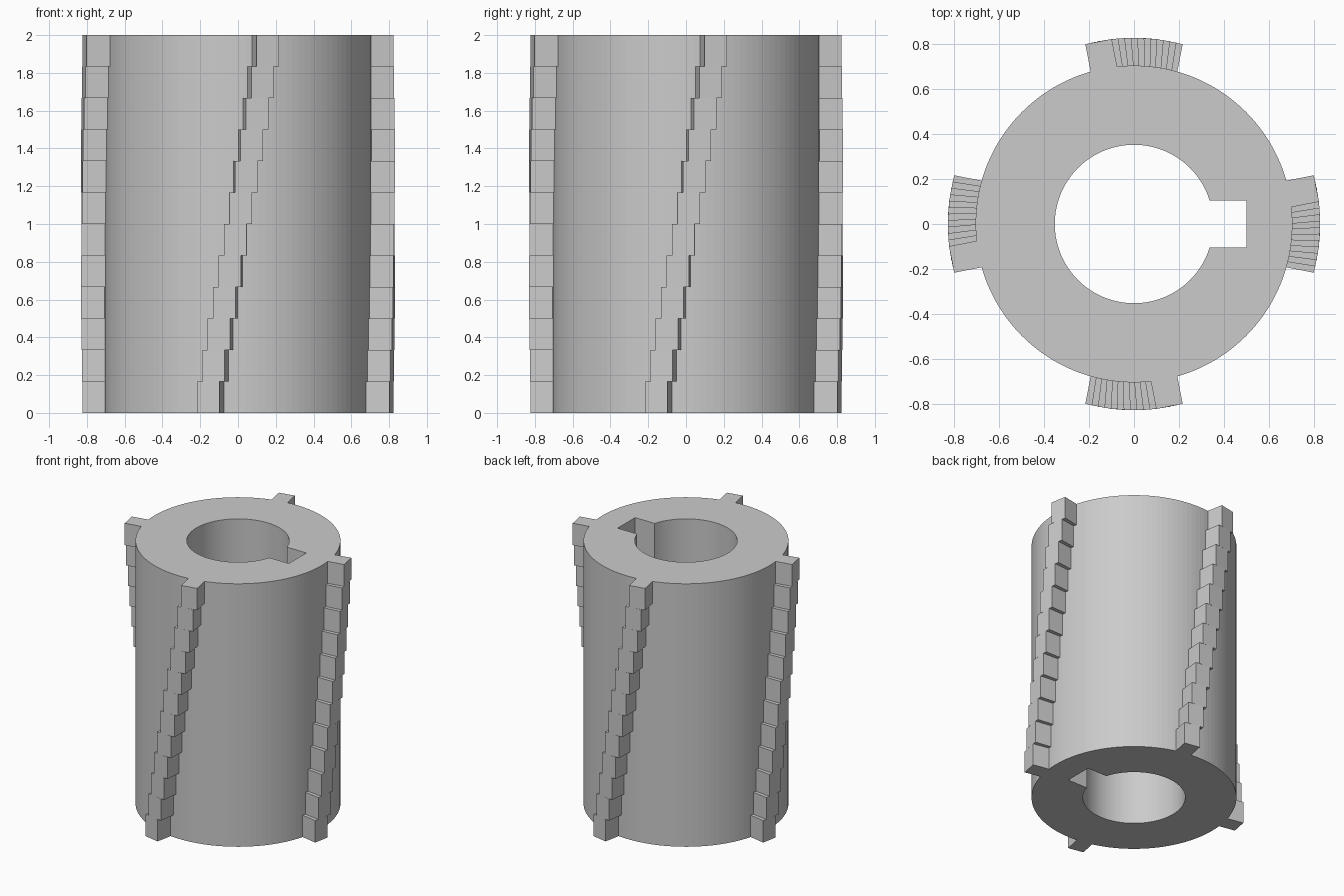
import bpy
import bmesh
from math import radians
from mathutils import Matrix, Vector

HEIGHT = 2.0
BODY_R, BORE_R = 0.706, 0.353
TOOTH_IN, TOOTH_OUT, TOOTH_W = 0.70, 0.828, 0.12
STEPS, STEP_ANGLE = 12, 2.0

cube = bpy.data.objects.get("Cube")
if cube:
    bpy.data.objects.remove(cube, do_unlink=True)

# Single grey metal
metal = bpy.data.materials.new("grey_metal")
metal.use_nodes = True
GREY = (0.6, 0.6, 0.6, 1)
metal.diffuse_color = GREY
metal.node_tree.nodes["Principled BSDF"].inputs["Base Color"].default_value = GREY


def make_object(name, bm):
    mesh = bpy.data.meshes.new(name)
    bmesh.ops.recalc_face_normals(bm, faces=bm.faces)
    bm.to_mesh(mesh)
    bm.free()
    mesh.materials.append(metal)
    obj = bpy.data.objects.new(name, mesh)
    bpy.context.collection.objects.link(obj)
    return obj


def cylinder(name, radius, height):
    bm = bmesh.new()
    bmesh.ops.create_cone(bm, cap_ends=True, segments=120, radius1=radius,
                          radius2=radius, depth=height,
                          matrix=Matrix.Translation((0, 0, HEIGHT / 2)))
    return make_object(name, bm)


def add_box(bm, low, high, turn=Matrix()):
    low, high = Vector(low), Vector(high)
    place = Matrix.Translation((low + high) / 2) @ Matrix.Diagonal((*(high - low), 1))
    bmesh.ops.create_cube(bm, size=1, matrix=turn @ place)


# Sleeve body with a round bore and a keyway on the +x side
body = cylinder("sleeve_body", BODY_R, HEIGHT)
bore = cylinder("bore_cutter", BORE_R, HEIGHT + 1)
bm = bmesh.new()
add_box(bm, (0, -0.105, -0.5), (0.502, 0.105, HEIGHT + 0.5))
keyway = make_object("keyway_cutter", bm)

bpy.context.view_layer.objects.active = body
for cutter in (bore, keyway):
    cutter.hide_render = True
    mod = body.modifiers.new(cutter.name, "BOOLEAN")
    mod.operation, mod.solver, mod.object = "DIFFERENCE", "EXACT", cutter
    bpy.ops.object.modifier_apply(modifier=mod.name)
    bpy.data.objects.remove(cutter, do_unlink=True)

# Four ribs, each a stack of blocks turning step by step up the sleeve
step_h = HEIGHT / STEPS
for side, angle in (("left", 0), ("back", 90), ("right", 180), ("front", 270)):
    bm = bmesh.new()
    for i in range(STEPS):
        twist = (i - (STEPS - 1) / 2) * STEP_ANGLE
        add_box(bm, (TOOTH_IN, -TOOTH_W / 2, i * step_h),
                (TOOTH_OUT, TOOTH_W / 2, (i + 1) * step_h),
                Matrix.Rotation(radians(angle + twist), 4, "Z"))
    make_object(side + "_stepped_rib", bm)
